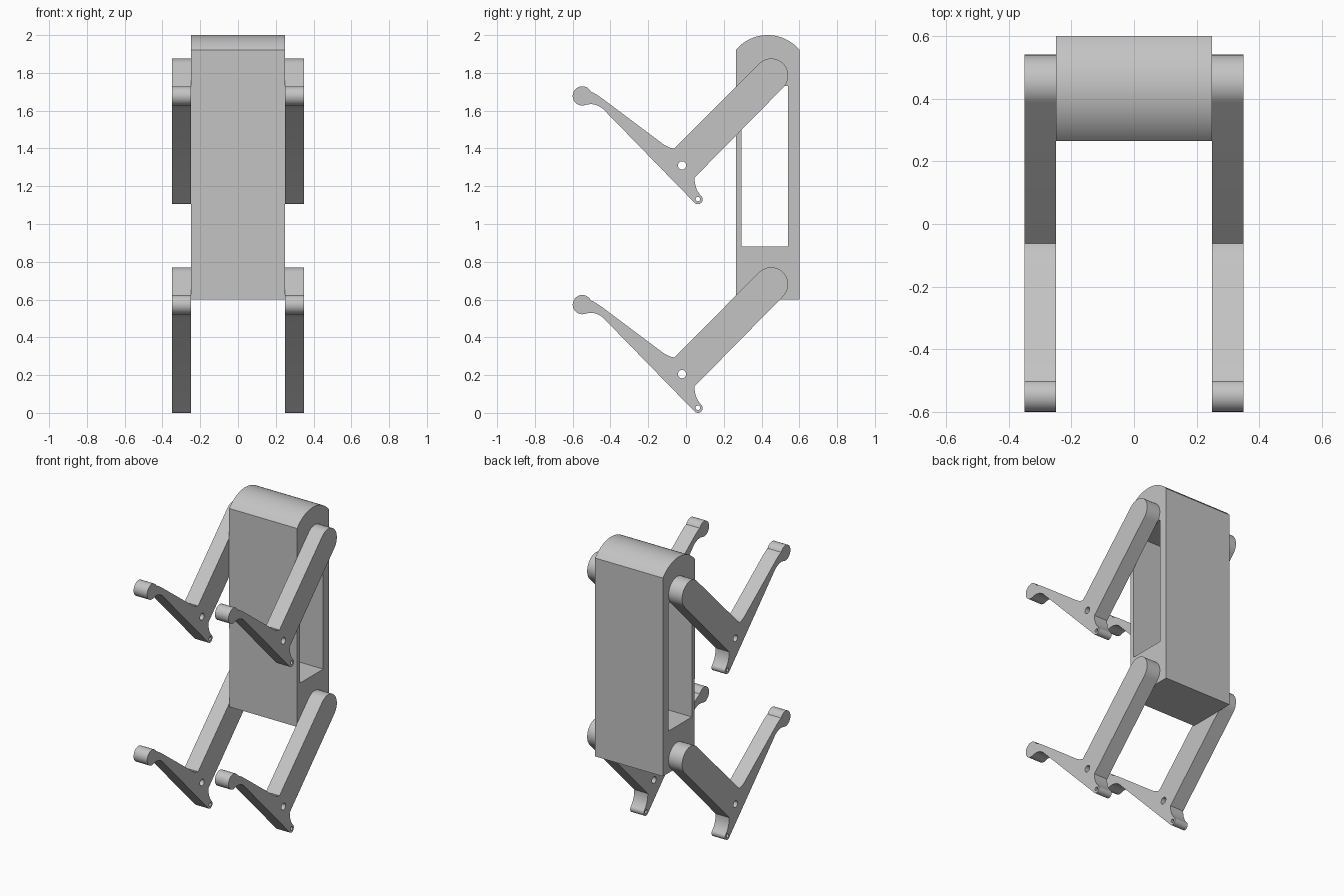
import bpy, bmesh
from math import sin, cos, radians
from mathutils import Matrix

cube = bpy.data.objects.get("Cube")
if cube:
    bpy.data.objects.remove(cube, do_unlink=True)

grey = bpy.data.materials.new("plain grey")
grey.use_nodes = True
colour = (0.55, 0.55, 0.55, 1)
grey.diffuse_color = colour
grey.node_tree.nodes["Principled BSDF"].inputs["Base Color"].default_value = colour

# Profile axes (depth, height, width) turned to world (y, z, x)
SIDE_ON = Matrix(((0, 0, 1, 0), (1, 0, 0, 0), (0, 1, 0, 0), (0, 0, 0, 1)))


def arc(y, z, r, start, end, steps=24):
    angles = [radians(start + (end - start) * i / steps) for i in range(steps + 1)]
    return [(y + r * cos(a), z + r * sin(a)) for a in angles]


def bend(a, b, c, steps=8):
    """Quadratic curve from a to c, pulled towards b."""
    ts = [i / steps for i in range(steps + 1)]
    return [tuple((1 - t) ** 2 * p + 2 * t * (1 - t) * q + t * t * r
                  for p, q, r in zip(a, b, c)) for t in ts]


def ring(y, z, r):
    return arc(y, z, r, 0, 345, 23)


def plate(name, loops, x, z, half_width):
    """Extrude an outline with holes sideways into a solid mesh."""
    curve = bpy.data.curves.new(name, "CURVE")
    curve.dimensions = "2D"
    curve.fill_mode = "BOTH"
    curve.extrude = half_width
    for loop in loops:
        spline = curve.splines.new("POLY")
        spline.points.add(len(loop) - 1)
        for point, (u, v) in zip(spline.points, loop):
            point.co = (u, v, 0, 1)
        spline.use_cyclic_u = True
    helper = bpy.data.objects.new(name + "_outline", curve)
    bpy.context.collection.objects.link(helper)
    graph = bpy.context.evaluated_depsgraph_get()
    mesh = bpy.data.meshes.new_from_object(helper.evaluated_get(graph))
    bpy.data.objects.remove(helper, do_unlink=True)

    mesh.transform(Matrix.Translation((x, 0, z)) @ SIDE_ON)
    bm = bmesh.new()
    bm.from_mesh(mesh)
    bmesh.ops.remove_doubles(bm, verts=bm.verts, dist=0.0001)
    bmesh.ops.recalc_face_normals(bm, faces=bm.faces)
    bm.to_mesh(mesh)
    bm.free()
    mesh.name = name
    mesh.materials.clear()
    mesh.materials.append(grey)

    obj = bpy.data.objects.new(name, mesh)
    bpy.context.collection.objects.link(obj)
    bpy.ops.object.select_all(action="DESELECT")
    obj.select_set(True)
    bpy.context.view_layer.objects.active = obj
    bpy.ops.object.shade_smooth_by_angle(angle=radians(30))
    return obj


# Body: tall block with an arched top and a window through its sides
body = [(0.265, 0.6), (0.6, 0.6)] + arc(0.4325, 1.78, 0.22, 40.3, 139.7)
window = [(0.295, 0.88), (0.54, 0.88), (0.54, 1.73), (0.295, 1.73)]
plate("body", [body, window], 0, 0, 0.25)

# Limb outline: rounded shoulder, tapering foot with a ball, and a small heel
shoulder = arc(0.451, 0.681, 0.09, -45, 135)
ankle = bend((-0.063, 0.293), (-0.1, 0.3), (-0.137, 0.33))
ball = arc(-0.549, 0.573, 0.051, 25, 290)
neck_top = bend((-0.44, 0.557), (-0.485, 0.59), ball[0])[:-1]
neck_under = bend(ball[-1], (-0.485, 0.54), (-0.44, 0.505))[1:]
heel = arc(0.063, 0.025, 0.025, 225, 405)
heel_back = bend(heel[-1], (0.045, 0.08), (0.045, 0.14))[1:]
limb = shoulder + ankle + neck_top + ball + neck_under + heel + heel_back
pivot_hole = ring(-0.021, 0.205, 0.022)
heel_hole = ring(0.063, 0.027, 0.012)

# Four limbs: an upper and a lower pair
for level, lift in (("upper", 1.105), ("lower", 0)):
    for side, x in (("left", 0.3), ("right", -0.3)):
        plate(f"{level}_{side}_limb", [limb, pivot_hole, heel_hole], x, lift, 0.05)
